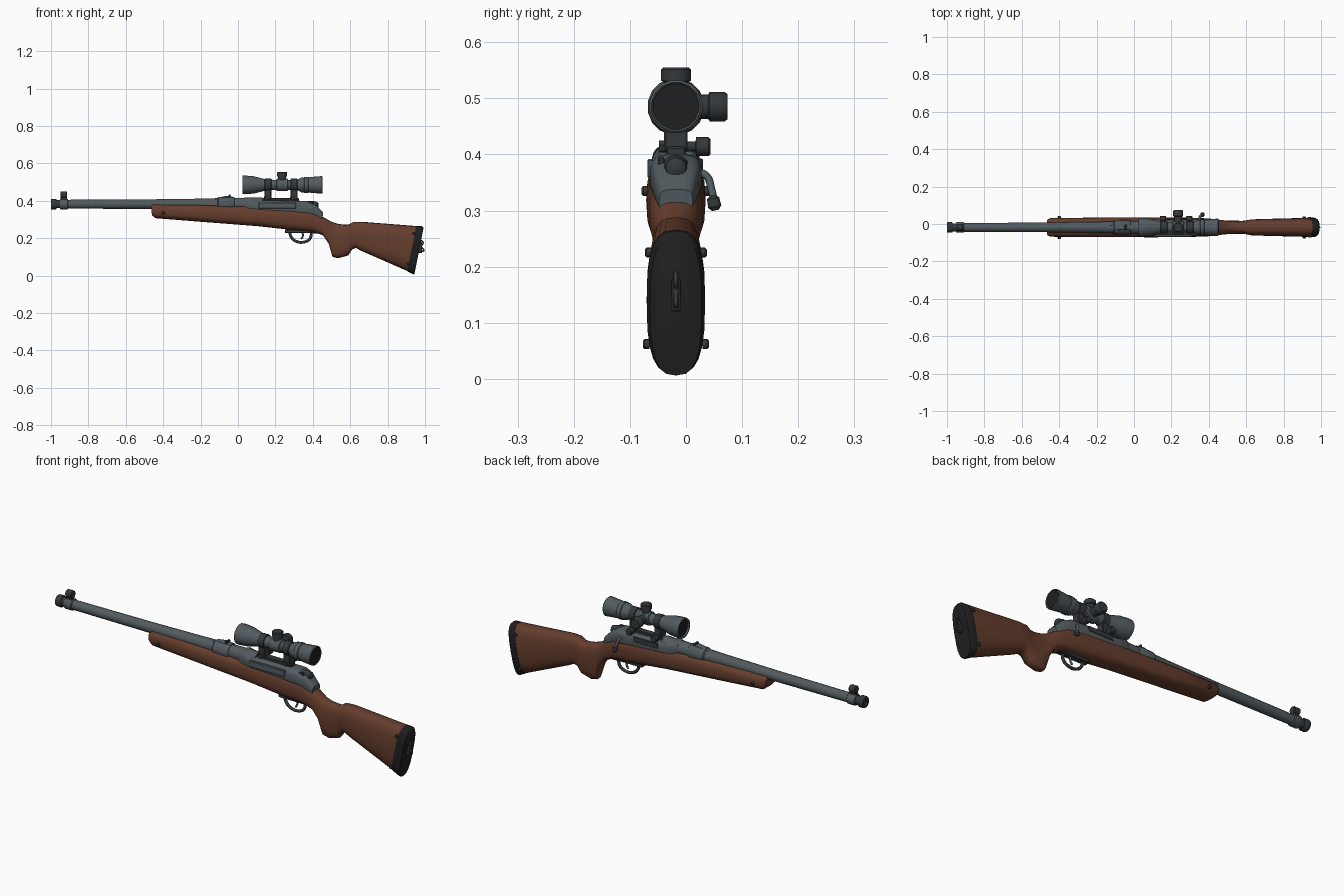
import bpy, bmesh, math
from mathutils import Vector

if "Cube" in bpy.data.objects:
    bpy.data.objects.remove(bpy.data.objects["Cube"])

CY = -0.018           # centre plane of the whole model
BORE, SIGHT = 0.382, 0.485   # heights of barrel and scope axes


def material(name, r, g, b):
    m = bpy.data.materials.new(name)
    m.use_nodes = True
    m.diffuse_color = (r, g, b, 1)
    m.node_tree.nodes["Principled BSDF"].inputs["Base Color"].default_value = (r, g, b, 1)
    return m


wood = material("walnut brown", 0.13, 0.047, 0.026)
steel = material("blued steel", 0.085, 0.105, 0.115)
dark = material("dark steel", 0.035, 0.04, 0.043)
rubber = material("black rubber", 0.014, 0.014, 0.015)


def finish(name, bm, mat, angle=40):
    bmesh.ops.recalc_face_normals(bm, faces=bm.faces)
    mesh = bpy.data.meshes.new(name)
    bm.to_mesh(mesh)
    bm.free()
    mesh.materials.append(mat)
    ob = bpy.data.objects.new(name, mesh)
    bpy.context.collection.objects.link(ob)
    bpy.ops.object.select_all(action='DESELECT')
    ob.select_set(True)
    bpy.context.view_layer.objects.active = ob
    bpy.ops.object.shade_smooth_by_angle(angle=math.radians(angle))
    return ob


def skin(name, rings, mat, angle=40):
    """Bridge equal rings of points and cap both ends."""
    bm = bmesh.new()
    loops = [[bm.verts.new(p) for p in ring] for ring in rings]
    n = len(loops[0])
    for a, b in zip(loops, loops[1:]):
        for i in range(n):
            j = (i + 1) % n
            bm.faces.new((a[i], a[j], b[j], b[i]))
    bm.faces.new(loops[0])
    bm.faces.new(loops[-1])
    return finish(name, bm, mat, angle)


def lathe(name, profile, mat, origin, axis=(1, 0, 0), sides=16):
    """Turn (distance, radius) pairs around an axis."""
    axis = Vector(axis).normalized()
    u = axis.orthogonal().normalized()
    v = axis.cross(u)
    rings = []
    for t, r in profile:
        centre = Vector(origin) + axis * t
        angles = [math.tau * (i + 0.5) / sides for i in range(sides)]
        rings.append([centre + r * (u * math.cos(a) + v * math.sin(a)) for a in angles])
    return skin(name, rings, mat)


def loft(name, stations, mat, power=2.8, n=24):
    """Rounded sections: top x, top z, bottom x, bottom z, half width."""
    def bend(c):
        return math.copysign(abs(c) ** (2 / power), c)
    rings = []
    for xt, zt, xb, zb, w in stations:
        ring = []
        for i in range(n):
            a = math.tau * i / n
            k = (bend(math.sin(a)) + 1) / 2
            ring.append((xb + (xt - xb) * k, CY + w * bend(math.cos(a)), zb + (zt - zb) * k))
        rings.append(ring)
    return skin(name, rings, mat, 50)


def box(name, centre, size, mat, bevel=0.003):
    bm = bmesh.new()
    bmesh.ops.create_cube(bm, size=1)
    for v in bm.verts:
        v.co = Vector(centre) + Vector([c * s for c, s in zip(v.co, size)])
    bmesh.ops.bevel(bm, geom=bm.edges[:], offset=bevel, segments=1, affect='EDGES')
    return finish(name, bm, mat, 30)


def rod(name, points, radius, mat, closed=False):
    curve = bpy.data.curves.new(name, 'CURVE')
    curve.dimensions = '3D'
    curve.bevel_depth, curve.bevel_resolution = radius, 2
    curve.use_fill_caps = True
    curve.resolution_u = 6
    s = curve.splines.new('BEZIER')
    s.bezier_points.add(len(points) - 1)
    for bp, p in zip(s.bezier_points, points):
        bp.co = p
        bp.handle_left_type = bp.handle_right_type = 'AUTO'
    s.use_cyclic_u = closed
    curve.materials.append(mat)
    ob = bpy.data.objects.new(name, curve)
    bpy.context.collection.objects.link(ob)
    return ob


# Stock: fore-end, wrist, pistol grip and butt in one skin
loft("stock", [
    (-.465, .372, -.46, .322, .042), (-.455, .382, -.44, .307, .05),
    (-.2, .38, -.2, .288, .052), (.1, .372, .1, .265, .053),
    (.28, .365, .28, .245, .052), (.39, .355, .4, .235, .048),
    (.44, .322, .455, .215, .042), (.475, .302, .485, .17, .038),
    (.5, .288, .505, .1, .036), (.53, .278, .535, .093, .036),
    (.565, .272, .59, .108, .035), (.59, .272, .61, .14, .037),
    (.615, .286, .63, .148, .042), (.66, .288, .66, .132, .044),
    (.955, .265, .905, .025, .051)], wood)
loft("butt_pad", [
    (.954, .266, .904, .024, .052), (.985, .264, .934, .008, .052),
    (.992, .255, .943, .006, .046)], rubber)

# Sling loop on the butt pad, with screws on stock sides
box("sling_plate", (.974, CY, .15), (.02, .016, .06), dark)
rod("sling_hook", [(.975, CY, .19), (.99, CY, .178), (.98, CY, .155),
                   (.994, CY, .135), (.98, CY, .128)], .004, dark)
for side, word in ((-1, "front"), (1, "back")):
    for x, z, w in ((.91, .062, .047), (.94, .225, .043), (-.4, .335, .049)):
        lathe("screw_" + word, [(0, .009), (.009, .009), (.012, .006)], dark,
              (x, CY + side * w, z), (0, side, 0), 10)

# Barrel and muzzle
lathe("barrel", [(-.92, .024), (-.5, .026), (-.2, .03), (-.12, .032), (.13, .037)],
      steel, (0, CY, BORE))
lathe("muzzle_collar", [(-.952, .026), (-.948, .029), (-.912, .029), (-.908, .025)],
      steel, (0, CY, BORE))
lathe("muzzle_neck", [(-.98, .022), (-.945, .022)], dark, (0, CY, BORE))
lathe("muzzle_cap", [(-.995, .012), (-1, .016), (-1, .027), (-.996, .029),
                     (-.974, .029), (-.97, .026)], dark, (0, CY, BORE))

# Front sight: base, post and hood
box("front_sight_base", (-.932, CY, .413), (.036, .022, .016), dark)
lathe("front_sight_hood", [(-.018, .016), (-.015, .019), (.015, .019), (.018, .016)],
      dark, (-.932, CY, .432), sides=12)

# Rear sight band
lathe("rear_sight_band", [(-.11, .033), (-.105, .038), (-.025, .04), (-.02, .036)],
      steel, (0, CY, BORE))
loft("rear_sight_ramp", [(-.13, .412, -.13, .4, .012), (-.06, .427, -.06, .4, .014),
                         (-.02, .42, -.02, .4, .014)], steel, 5)
box("rear_sight_leaf", (-.045, CY, .425), (.012, .03, .016), dark)

# Receiver, ejection port and bolt
loft("receiver", [
    (.04, .412, .04, .34, .034), (.06, .418, .06, .335, .043),
    (.11, .402, .11, .33, .046), (.37, .4, .37, .32, .046),
    (.41, .383, .41, .31, .041), (.455, .338, .45, .29, .03)], steel, 3.4)
box("receiver_side_plate", (.21, CY - .045, .375), (.2, .012, .034), steel)
box("ejection_port", (.21, CY + .044, .38), (.14, .008, .026), dark, .002)
lathe("bolt_shroud", [(.33, .024), (.4, .024), (.425, .018), (.43, .01)],
      dark, (0, CY, .376), sides=12)
box("safety_lever", (.385, CY - .026, .385), (.035, .012, .022), dark)
rod("bolt_handle", [(.35, CY + .03, .368), (.352, .035, .363), (.36, .046, .335),
                    (.365, .05, .318)], .007, steel)
lathe("bolt_knob", [(-.014, .005), (-.009, .011), (.006, .012), (.013, .006)],
      dark, (.366, .05, .313), (0, .2, -1), 12)

# Trigger group
box("trigger_plate", (.335, CY, .237), (.17, .032, .018), dark)
rod("trigger_guard", [(.275, CY, .235), (.287, CY, .202), (.315, CY, .182),
                      (.355, CY, .18), (.385, CY, .198), (.393, CY, .23)], .0075, dark)
rod("trigger", [(.34, CY, .24), (.347, CY, .215), (.338, CY, .195)], .005, steel)
box("guard_tail", (.412, CY, .23), (.03, .022, .012), dark)

# Scope body, lens recesses at both ends
lathe("scope_body", [
    (.032, .04), (.024, .043), (.024, .05), (.04, .051), (.085, .047),
    (.15, .03), (.205, .027), (.208, .034), (.264, .034), (.267, .027),
    (.315, .028), (.34, .041), (.352, .041), (.355, .044), (.375, .044), (.378, .041),
    (.39, .043), (.448, .048), (.452, .044), (.446, .041)], steel, (0, CY, SIGHT))
for x, word in ((.031, "front"), (.445, "rear")):
    lathe("lens_" + word, [(0, .041), (.003, .041)], rubber, (x, CY, SIGHT))

# Scope turrets
turret = [(.02, .022), (.044, .022), (.046, .027), (.066, .027), (.07, .023)]
lathe("elevation_turret", turret, dark, (.236, CY, SIGHT), (0, 0, 1))
lathe("windage_turret", [(t * 1.31, r) for t, r in turret], dark,
      (.236, CY, SIGHT), (0, 1, 0))

# Scope mounts with clamp knobs
box("mount_rail", (.225, CY, .405), (.2, .034, .018), dark)
for x, word in ((.16, "front"), (.3, "rear")):
    lathe("mount_ring_" + word, [(-.018, .031), (-.016, .034), (.016, .034), (.018, .031)],
          dark, (x, CY, SIGHT))
    box("mount_block_" + word, (x, CY, .432), (.036, .042, .056), dark)
    lathe("mount_knob_" + word, [(0, .009), (.035, .009), (.036, .017), (.058, .017),
                                 (.062, .013)], dark, (x - .005, CY, .414), (0, 1, 0), 12)
    lathe("mount_nut_" + word, [(0, .011), (.03, .011)], dark,
          (x - .005, CY, .414), (0, -1, 0), 6)
